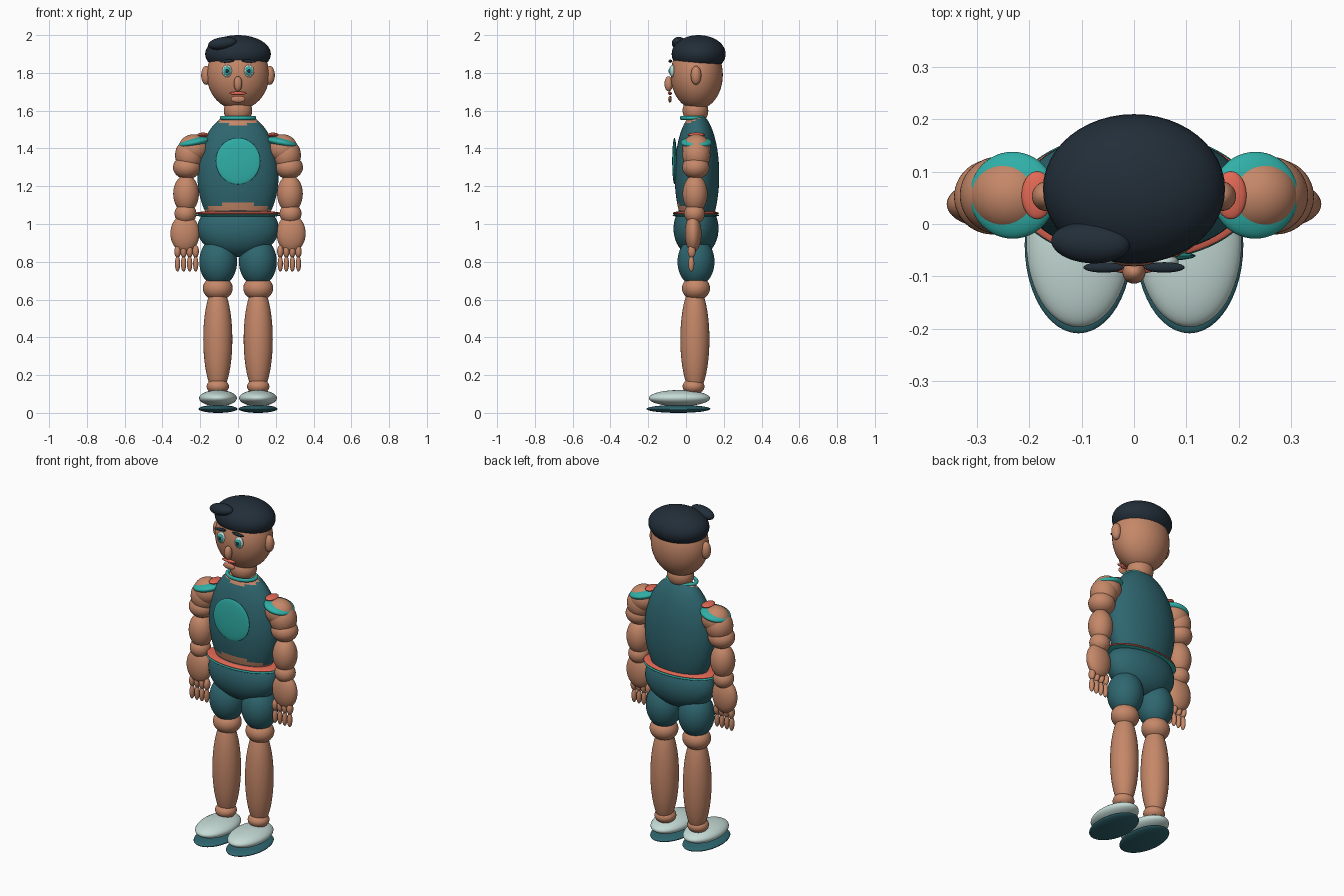
import bpy, math
from mathutils import Matrix, Vector


def material(name, r, g, b):
    m = bpy.data.materials.new(name)
    m.diffuse_color = (r, g, b, 1)
    return m


SKIN = material("warm skin", 0.56, 0.245, 0.14)
DARK = material("dark teal", 0.028, 0.133, 0.16)
TEAL = material("bright teal", 0.03, 0.43, 0.39)
CORAL = material("coral", 0.76, 0.14, 0.09)
HAIR = material("blue black", 0.016, 0.027, 0.04)
PALE = material("pale shoe", 0.56, 0.71, 0.67)


def finish(name, mat):
    ob = bpy.context.object
    ob.name = name
    ob.data.materials.append(mat)
    bpy.ops.object.shade_smooth()
    return ob


def ball(name, mat, loc, size, tilt=(0, 0, 0), seg=48):
    """Ellipsoid with the given centre and half sizes."""
    bpy.ops.mesh.primitive_uv_sphere_add(segments=seg, ring_count=seg // 2, radius=1,
                                         location=loc, rotation=[math.radians(a) for a in tilt])
    bpy.context.object.scale = size
    return finish(name, mat)


def pair(name, mat, loc, size, tilt_y=0, seg=48):
    """Left and right copies; tilt_y is given for the +x side."""
    for side, s in (("left", 1), ("right", -1)):
        ball(f"{side}_{name}", mat, (s * loc[0], loc[1], loc[2]), size, (0, s * tilt_y, 0), seg)


# Head, neck and hair
ball("head", SKIN, (0, 0.057, 1.79), (0.165, 0.138, 0.185))
ball("neck", SKIN, (0, 0.05, 1.60), (0.075, 0.068, 0.07))
ball("hair_cap", HAIR, (0, 0.067, 1.90), (0.174, 0.143, 0.10))
ball("hair_tuft", HAIR, (-0.083, -0.036, 1.956), (0.076, 0.039, 0.033), (0, -8, -4))
pair("ear", SKIN, (0.168, 0.053, 1.787), (0.027, 0.028, 0.05))

# Face
pair("eye_white", PALE, (0.058, -0.072, 1.81), (0.027, 0.014, 0.033), seg=32)
pair("iris", TEAL, (0.058, -0.081, 1.81), (0.019, 0.009, 0.023), seg=32)
pair("pupil", HAIR, (0.058, -0.087, 1.81), (0.010, 0.006, 0.012), seg=24)
pair("eyebrow", HAIR, (0.058, -0.083, 1.862), (0.039, 0.010, 0.008), 4, seg=24)
ball("nose", SKIN, (0, -0.092, 1.742), (0.022, 0.022, 0.04), seg=32)
ball("upper_lip", CORAL, (0, -0.085, 1.692), (0.046, 0.010, 0.009), seg=32)
ball("lower_lip_rim", CORAL, (0, -0.084, 1.668), (0.034, 0.007, 0.011), seg=32)
ball("lower_lip", SKIN, (0, -0.085, 1.660), (0.038, 0.009, 0.017), seg=32)

# Torso: shirt with bare skin at the neckline and waist
torso = ball("torso", DARK, (0, 0.058, 1.26), (0.215, 0.118, 0.33), seg=96)
torso.data.materials.append(SKIN)
place = Matrix.LocRotScale(torso.location, None, torso.scale)
for f in torso.data.polygons:
    p = place @ f.center
    if p.z > 1.53 + 0.4 * p.y or p.z < 1.09 - 0.4 * p.y:
        f.material_index = 1
ball("chest_disc", TEAL, (0, -0.061, 1.333), (0.118, 0.012, 0.123))

# Collar ring
bpy.ops.mesh.primitive_torus_add(major_segments=48, minor_segments=12, major_radius=0.085,
                                 minor_radius=0.011, location=(0, 0.036, 1.562))
bpy.context.object.scale = (1, 0.72, 1)
finish("collar", TEAL)

# Belt and shorts
ball("belt", CORAL, (0, 0.052, 1.057), (0.226, 0.122, 0.016), seg=64)
ball("belt_trim", TEAL, (0, 0.052, 1.046), (0.228, 0.124, 0.012), seg=64)
ball("shorts_hips", DARK, (0, 0.053, 0.975), (0.216, 0.119, 0.15))
pair("shorts_leg", DARK, (0.105, 0.053, 0.80), (0.10, 0.098, 0.13))

# Legs and shoes
pair("knee", SKIN, (0.107, 0.053, 0.66), (0.079, 0.074, 0.065))
pair("shin", SKIN, (0.107, 0.047, 0.39), (0.077, 0.077, 0.29))
pair("ankle", SKIN, (0.107, 0.04, 0.14), (0.059, 0.058, 0.042))
pair("shoe", PALE, (0.106, -0.035, 0.078), (0.10, 0.162, 0.043))
pair("sole", DARK, (0.106, -0.04, 0.021), (0.103, 0.169, 0.021))

# Shoulders with pads
pair("shoulder", SKIN, (0.235, 0.055, 1.40), (0.08, 0.075, 0.075))
pair("shoulder_pad", TEAL, (0.232, 0.055, 1.431), (0.084, 0.083, 0.028), 12)
pair("shoulder_bead", CORAL, (0.185, 0.055, 1.472), (0.030, 0.046, 0.012), seg=32)

# Arms: outer chain of rounded segments
pair("upper_arm", SKIN, (0.258, 0.055, 1.365), (0.075, 0.074, 0.085))
pair("elbow", SKIN, (0.27, 0.052, 1.30), (0.074, 0.072, 0.062))
pair("forearm", SKIN, (0.275, 0.048, 1.16), (0.068, 0.066, 0.10))
pair("wrist", SKIN, (0.278, 0.045, 1.055), (0.058, 0.055, 0.055))
pair("palm", SKIN, (0.281, 0.038, 0.95), (0.077, 0.044, 0.10))

# Fingers with two joints each
for i in range(4):
    x = 0.224 + 0.032 * i
    pair(f"finger_{i + 1}_base", SKIN, (x, 0.03, 0.855), (0.017, 0.021, 0.034), seg=24)
    pair(f"finger_{i + 1}_tip", SKIN, (x, 0.028, 0.79), (0.014, 0.016, 0.042), seg=24)
